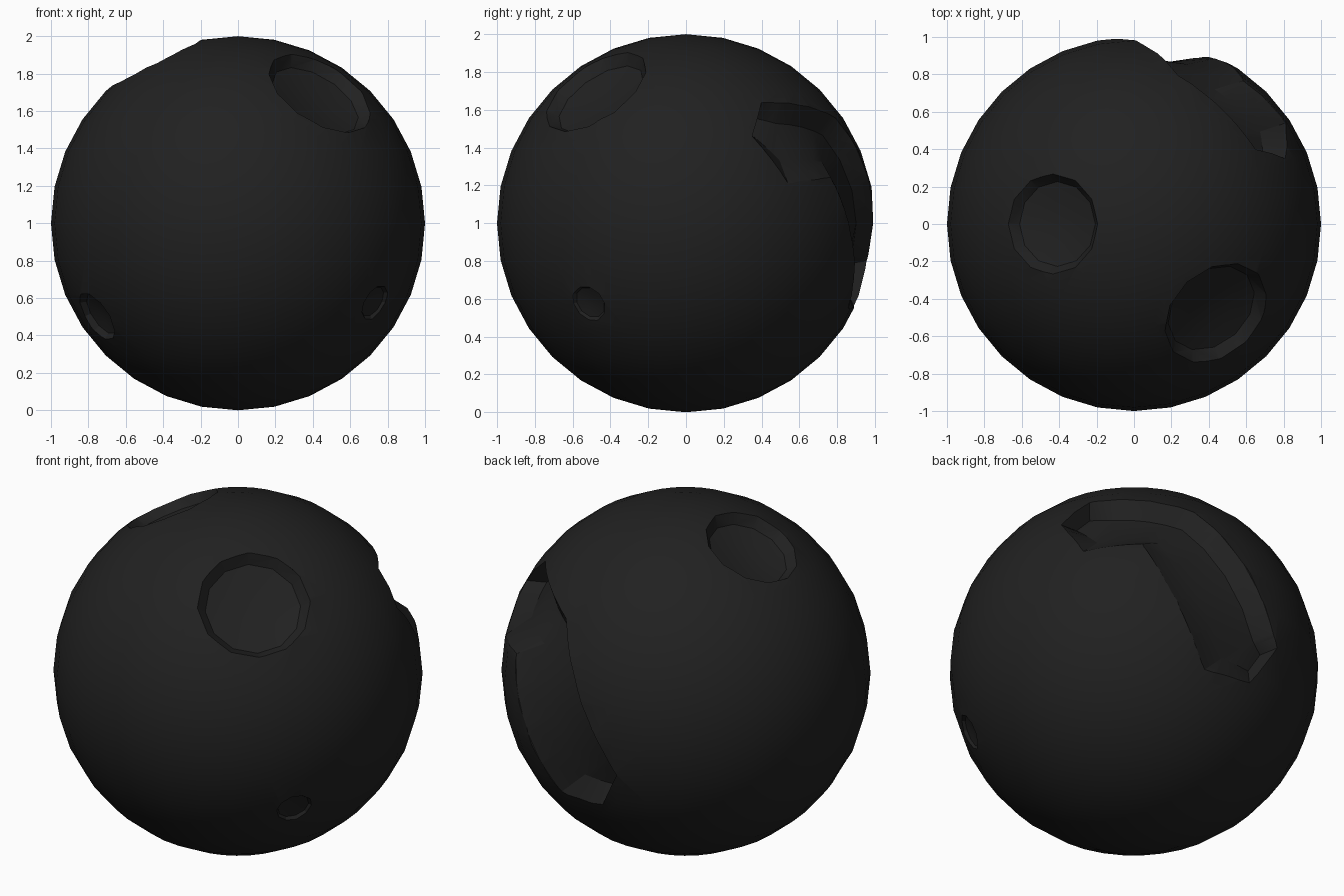
import bpy, bmesh, math
from mathutils import Vector

if "Cube" in bpy.data.objects:
    bpy.data.objects.remove(bpy.data.objects["Cube"])

CENTRE = Vector((0, 0, 1))


def make_object(name, bm):
    bmesh.ops.recalc_face_normals(bm, faces=bm.faces)
    mesh = bpy.data.meshes.new(name)
    bm.to_mesh(mesh)
    bm.free()
    ob = bpy.data.objects.new(name, mesh)
    bpy.context.collection.objects.link(ob)
    return ob


def loft(name, rings):
    """Skin closed rings and cap both ends."""
    bm = bmesh.new()
    rows = [[bm.verts.new(p) for p in ring] for ring in rings]
    n = len(rows[0])
    for r, s in zip(rows, rows[1:]):
        for i in range(n):
            j = (i + 1) % n
            bm.faces.new((r[i], r[j], s[j], s[i]))
    bm.faces.new(rows[0])
    bm.faces.new(rows[-1])
    bmesh.ops.triangulate(bm, faces=bm.faces)
    return make_object(name, bm)


def dent_cutter(name, direction, radius, depth, sides):
    """Bowl with a steep wall and a shallow rounded floor."""
    d = Vector(direction).normalized()
    q = d.to_track_quat('Z', 'Y')
    rim = math.sqrt(1 - radius * radius)
    profile = [(1.0, 1.15), (1.0, rim), (0.84, rim - 0.7 * depth),
               (0.45, rim - 0.95 * depth), (0.05, rim - depth)]
    rings = []
    for k, h in profile:
        rings.append([CENTRE + q @ Vector((k * radius * math.cos(t), k * radius * math.sin(t), h))
                      for t in (2 * math.pi * i / sides for i in range(sides))])
    return loft(name, rings)


def groove_cutter(name, stations, steps=4):
    """Bent channel following the surface, with sloped walls."""
    pairs = []
    for (a0, b0), (a1, b1) in zip(stations, stations[1:]):
        pairs += [(a0.lerp(a1, i / steps), b0.lerp(b1, i / steps)) for i in range(steps)]
    pairs.append(stations[-1])
    rings = []
    for a, b in pairs:
        a, b = a.normalized(), b.normalized()
        inner_a = a.lerp(b, 0.15).normalized() * 0.9
        inner_b = a.lerp(b, 0.65).normalized() * 0.9
        top = a.lerp(b, 0.5).normalized() * 1.15
        rings.append([CENTRE + p for p in
                      (a * 1.12, a * 0.996, inner_a, inner_b, b * 0.996, b * 1.12, top)])
    return loft(name, rings)


# Main ball
bm = bmesh.new()
bmesh.ops.create_uvsphere(bm, u_segments=32, v_segments=16, radius=1)
bmesh.ops.translate(bm, verts=bm.verts, vec=CENTRE)
ball = make_object("ball", bm)

# Round dents
cutters = [
    dent_cutter("front_dent_cutter", (0.46, -0.50, 0.73), 0.31, 0.08, 12),
    dent_cutter("top_dent_cutter", (-0.45, 0.0, 0.89), 0.27, 0.08, 12),
    dent_cutter("left_dent_cutter", (-0.77, -0.40, -0.51), 0.15, 0.05, 10),
    dent_cutter("right_dent_cutter", (0.74, -0.52, -0.43), 0.105, 0.03, 10),
]

# Bent groove on the back right
tip, head, corner = Vector((.81, .35, .46)), Vector((.65, .40, .64)), Vector((.24, .80, .56))
low, end, foot = Vector((-.21, .957, -.20)), Vector((-.07, .893, -.444)), Vector((.225, .862, -.455))
bend, heel = Vector((.59, .77, .24)), Vector((.81, .54, .21))
cutters.append(groove_cutter("groove_cutter", [
    (head, tip), (head.lerp(corner, .25), heel), (corner, bend),
    (corner.lerp(low, .9), foot), (low, end)]))

for c in cutters:
    c.hide_render = True
    m = ball.modifiers.new(c.name, 'BOOLEAN')
    m.operation = 'DIFFERENCE'
    m.solver = 'EXACT'
    m.object = c

# Bake the cuts, drop the cutters
bpy.context.view_layer.update()
deps = bpy.context.evaluated_depsgraph_get()
mesh = bpy.data.meshes.new_from_object(ball.evaluated_get(deps))
ball.modifiers.clear()
ball.data = mesh
for c in cutters:
    bpy.data.objects.remove(c)

# Near-black finish, smooth with crisp rims
mat = bpy.data.materials.new("charcoal")
mat.diffuse_color = (0.015, 0.015, 0.015, 1)
mat.use_nodes = True
mat.node_tree.nodes["Principled BSDF"].inputs["Base Color"].default_value = mat.diffuse_color
ball.data.materials.clear()
ball.data.materials.append(mat)
bpy.context.view_layer.objects.active = ball
ball.select_set(True)
bpy.ops.object.shade_smooth_by_angle(angle=math.radians(25))
